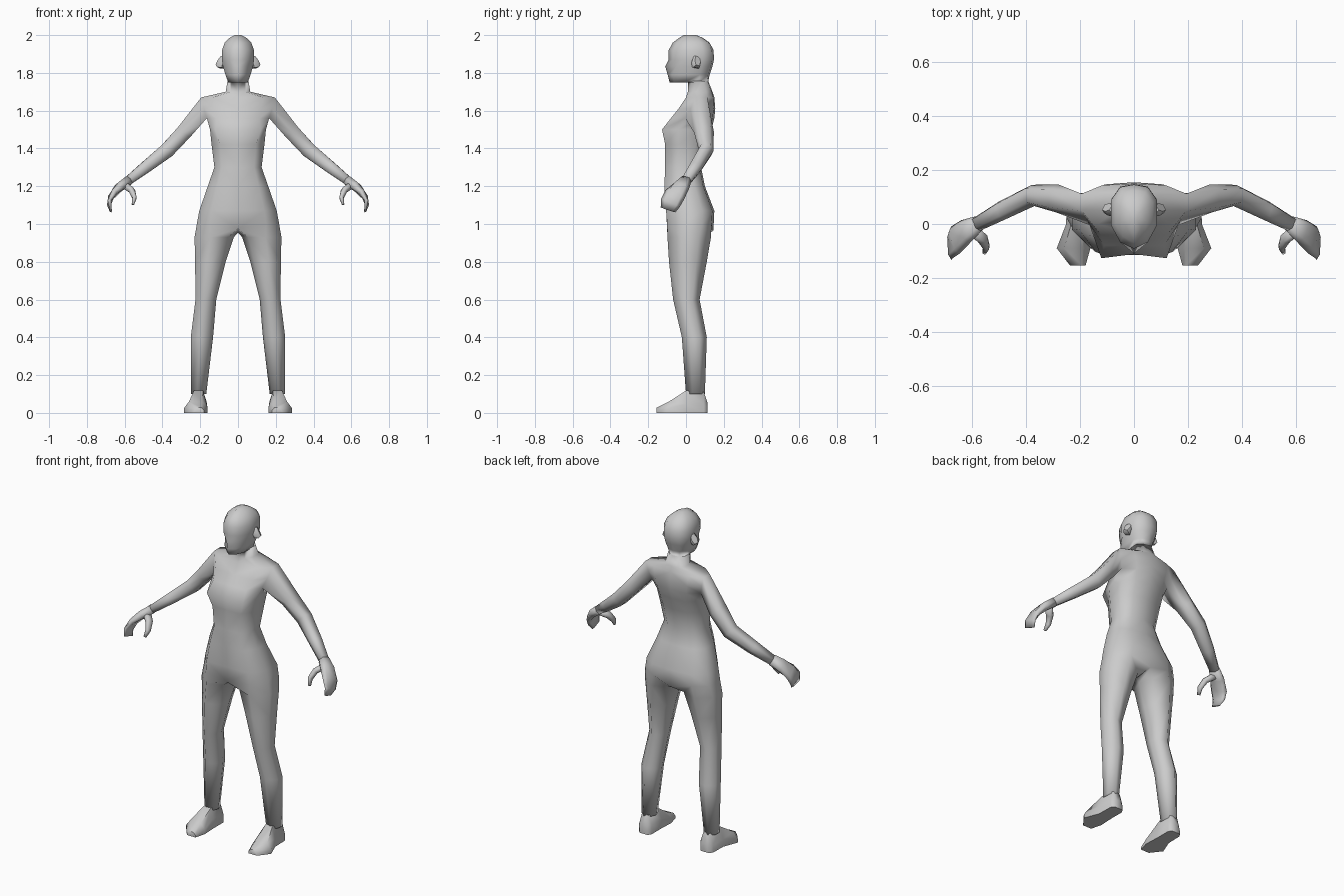
import bpy, bmesh, math
from mathutils import Vector

if "Cube" in bpy.data.objects:
    bpy.data.objects.remove(bpy.data.objects["Cube"])

grey = bpy.data.materials.new("plain grey")
grey.diffuse_color = (0.6, 0.6, 0.6, 1)
grey.use_nodes = True
grey.node_tree.nodes["Principled BSDF"].inputs["Base Color"].default_value = grey.diffuse_color


def finish(bm, name, angle=180):
    """Turn a right-hand half into a mirrored, smooth object."""
    bmesh.ops.recalc_face_normals(bm, faces=bm.faces)
    me = bpy.data.meshes.new(name)
    bm.to_mesh(me)
    bm.free()
    me.materials.append(grey)
    ob = bpy.data.objects.new(name, me)
    bpy.context.collection.objects.link(ob)
    mod = ob.modifiers.new("mirror", 'MIRROR')
    mod.use_clip = True
    mod.merge_threshold = 0.0005
    bpy.context.view_layer.objects.active = ob
    ob.select_set(True)
    bpy.ops.object.shade_smooth_by_angle(angle=math.radians(angle))
    ob.select_set(False)
    return ob


def verts(bm, pts):
    return [bm.verts.new(p) for p in pts]


def bridge(bm, a, b, closed=True, skip=()):
    n = len(a)
    for i in range(n if closed else n - 1):
        if i not in skip:
            j = (i + 1) % n
            bm.faces.new((a[i], a[j], b[j], b[i]))


def half_ring(z, w, f, b, a=0.7, dip=0.0):
    """Half a body section, from front centre to back centre."""
    d = b - f
    return [(0, f + dip, z), (a * w, f + max(0, -dip), z), (w, f + .33 * d, z),
            (w, f + .75 * d, z), (.6 * w, b - .04 * d, z), (0, b, z)]


def limb_ring(c, d, h, v):
    """Six-sided limb section around centre c, across direction d."""
    c, d = Vector(c), Vector(d).normalized()
    u = d.cross(Vector((0, 1, 0))).normalized()
    s = u.cross(d)
    return [c + s * (v * p) + u * (h * q) for p, q in
            ((-.8, -.9), (-1.25, 0), (-.8, .9), (.8, .9), (1.25, 0), (.8, -.9))]


def limb_rings(path):
    """Sections along a path of (centre, height, width)."""
    out = []
    for i, (c, h, v) in enumerate(path):
        p, q = path[max(i - 1, 0)][0], path[min(i + 1, len(path) - 1)][0]
        out.append(limb_ring(c, Vector(q) - Vector(p), h, v))
    return out


def loft(name, rings, angle=180):
    bm = bmesh.new()
    vs = [verts(bm, r) for r in rings]
    for a, b in zip(vs, vs[1:]):
        bridge(bm, a, b)
    bm.faces.new(vs[0])
    bm.faces.new(vs[-1])
    return finish(bm, name, angle)


# Body: torso, neck and head sections as (z, half width, front y, back y)
torso = [(1.00, .218, -.10, .145), (1.07, .205, -.105, .15), (1.20, .16, -.115, .10),
         (1.30, .125, -.11, .08), (1.42, .14, -.11, .105), (1.50, .148, -.127, .135),
         (1.56, .165, -.08, .15), (1.61, .18, -.04, .155), (1.67, .195, .0, .15)]
head = [(1.70, .065, .01, .14), (1.757, .056, .01, .118), (1.75, .052, -.075, .117),
        (1.79, .066, -.085, .125), (1.835, .08, -.082, .14), (1.87, .085, -.08, .148),
        (1.92, .085, -.08, .146), (1.96, .07, -.058, .125), (1.985, .045, -.025, .09),
        (2.0, .018, .0, .055)]
bm = bmesh.new()
rows = []
for i, r in enumerate(torso):
    rows.append(verts(bm, half_ring(*r, a=.82 if i == 5 else .68, dip=.015 if i == 5 else 0)))
for i, r in enumerate(head):
    dip = -.028 if i == 4 else -.012 if i > 1 else 0     # nose and rounded face
    rows.append(verts(bm, half_ring(*r, a=.6, dip=dip)))
for i in range(len(rows) - 1):
    bridge(bm, rows[i], rows[i + 1], False, (2,) if i in (6, 7) else ())
bm.faces.new(rows[-1])

# Arms grow out of the shoulder opening
arm = [((.285, .095, 1.487), .046, .042), ((.375, .106, 1.39), .044, .032),
       ((.49, .05, 1.30), .035, .029), ((.587, -.003, 1.225), .025, .022)]
prev = [rows[6][2], rows[7][2], rows[8][2], rows[8][3], rows[7][3], rows[6][3]]
for ring in limb_rings(arm):
    cur = verts(bm, ring)
    bridge(bm, prev, cur)
    prev = cur
bm.faces.new(prev)

# Legs: (z, inner x, outer x, front y, back y), joined at the crotch
legs = [(.93, .022, .23, -.098, .132), (.8, .065, .227, -.09, .11), (.6, .115, .225, -.068, .072),
        (.4, .132, .25, -.022, .11), (.10, .168, .25, .0, .1)]
rows[0][0].co.z, rows[0][5].co.z = .975, .965
prev = rows[0] + [bm.verts.new((0, .02, .955))]
for z, x0, x1, f, b in legs:
    w, d = x1 - x0, b - f
    cur = verts(bm, [(x0 + .15 * w, f + .15 * d, z), (x0 + .6 * w, f, z), (x1, f + .33 * d, z),
                     (x1, f + .72 * d, z), (x0 + .6 * w, b, z), (x0 + .15 * w, b - .15 * d, z),
                     (x0, f + .5 * d, z)])
    bridge(bm, prev, cur)
    prev = cur
bm.faces.new(prev)
finish(bm, "body")

# Feet: (y, inner x, outer x, height) from heel to toe
feet = [(.115, .18, .235, .05), (.095, .166, .25, .11), (.0, .166, .252, .118),
        (-.09, .162, .287, .06), (-.155, .18, .237, .028)]
loft("foot", [[(x0, y, 0), (x1, y, 0), (x1, y, .4 * h), (x0 + .78 * (x1 - x0), y, h),
               (x0 + .22 * (x1 - x0), y, h), (x0, y, .5 * h)] for y, x0, x1, h in feet], 60)

# Hands: curled mitt of fingers and a thumb
loft("hand", limb_rings([((.58, .0, 1.23), .028, .025), ((.625, -.028, 1.197), .026, .038),
                         ((.664, -.06, 1.155), .018, .046), ((.682, -.082, 1.112), .011, .043),
                         ((.674, -.095, 1.075), .007, .033)]))
loft("thumb", limb_rings([((.60, -.022, 1.205), .02, .02), ((.562, -.055, 1.178), .017, .018),
                          ((.548, -.085, 1.14), .012, .014), ((.556, -.105, 1.105), .007, .008)]))

# Ears
loft("ear", limb_rings([((.072, .045, 1.85), .028, .016), ((.09, .055, 1.857), .036, .02),
                        ((.1, .062, 1.863), .03, .014)]), 60)
